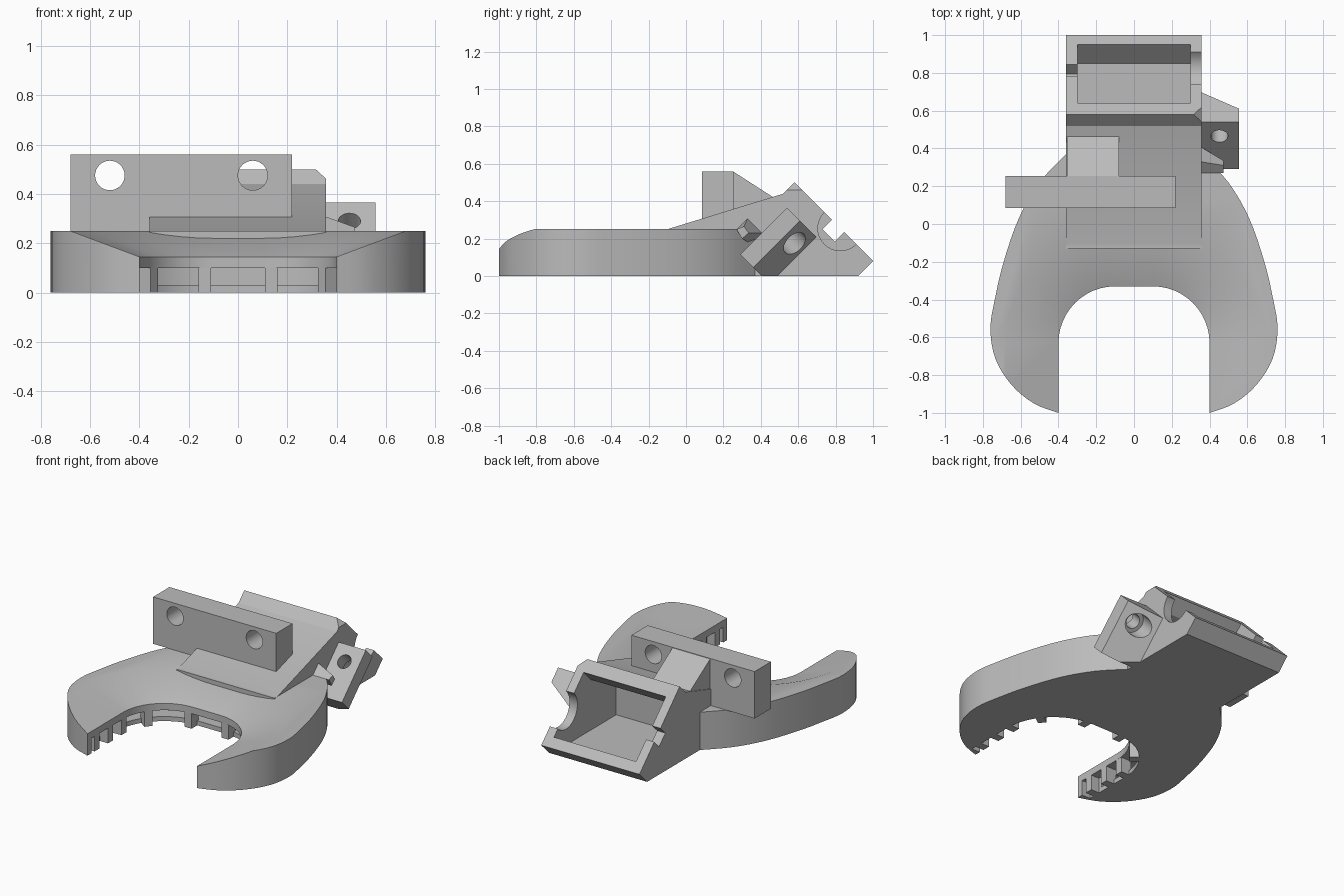
import bpy, bmesh, math
from mathutils import Vector

if "Cube" in bpy.data.objects:
    bpy.data.objects.remove(bpy.data.objects["Cube"], do_unlink=True)

grey = bpy.data.materials.new("plain grey")
grey.use_nodes = True
grey.diffuse_color = (0.5, 0.5, 0.5, 1)
grey.node_tree.nodes["Principled BSDF"].inputs["Base Color"].default_value = (0.5, 0.5, 0.5, 1)


def loft(name, loops):
    """Closed solid through matching loops of 3D points."""
    bm = bmesh.new()
    rings = [[bm.verts.new(p) for p in loop] for loop in loops]
    n = len(rings[0])
    for a, b in zip(rings, rings[1:]):
        for i in range(n):
            j = (i + 1) % n
            bm.faces.new((a[i], a[j], b[j], b[i]))
    bm.faces.new(rings[0])
    bm.faces.new(rings[-1])
    bmesh.ops.recalc_face_normals(bm, faces=bm.faces)
    mesh = bpy.data.meshes.new(name)
    bm.to_mesh(mesh)
    bm.free()
    mesh.materials.append(grey)
    obj = bpy.data.objects.new(name, mesh)
    bpy.context.scene.collection.objects.link(obj)
    return obj


def side_prism(name, x0, x1, profile):
    return loft(name, [[(x, y, z) for y, z in profile] for x in (x0, x1)])


def box(name, x0, x1, y0, y1, z0, z1):
    return side_prism(name, x0, x1, [(y0, z0), (y1, z0), (y1, z1), (y0, z1)])


def rod(name, start, end, radius, sides=32):
    start, end = Vector(start), Vector(end)
    turn = (end - start).to_track_quat('Z', 'Y')
    ring = [turn @ Vector((radius * math.cos(a), radius * math.sin(a), 0))
            for a in (math.tau * i / sides for i in range(sides))]
    return loft(name, [[p + v for v in ring] for p in (start, end)])


def cut(obj, *cutters):
    """Subtract the cutters and bake the result."""
    for c in cutters:
        m = obj.modifiers.new("cut", 'BOOLEAN')
        m.operation, m.solver, m.object = 'DIFFERENCE', 'EXACT', c
    bpy.context.view_layer.update()
    deps = bpy.context.evaluated_depsgraph_get()
    mesh = bpy.data.meshes.new_from_object(obj.evaluated_get(deps))
    obj.modifiers.clear()
    obj.data = mesh


def discard(*objs):
    for o in objs:
        bpy.data.objects.remove(o, do_unlink=True)


def mouth(offset, y_end, z, steps=12):
    """Outline of the round-cornered opening, grown by offset."""
    pts = [(-0.4 - offset, y_end, z)]
    for side, first in ((-1, 180), (1, 90)):
        for i in range(steps + 1):
            a = math.radians(first - 90 * i / steps)
            r = 0.3 + offset
            pts.append((side * 0.1 + r * math.cos(a), -0.63 + r * math.sin(a), z))
    return pts + [(0.4 + offset, y_end, z)]


def smooth_path(pts, steps=4):
    out = []
    ext = [pts[0]] + pts + [pts[-1]]
    for a, b, c, d in zip(ext, ext[1:], ext[2:], ext[3:]):
        a, b, c, d = map(Vector, (a, b, c, d))
        for i in range(steps):
            t = i / steps
            out.append(0.5 * (2 * b + (c - a) * t + (2 * a - 5 * b + 4 * c - d) * t * t
                              + (3 * b - a - 3 * c + d) * t ** 3))
    return out + [Vector(pts[-1])]


# Horseshoe duct body
half = smooth_path([(0.4, -1), (0.53, -0.95), (0.65, -0.85), (0.735, -0.71), (0.76, -0.55),
                    (0.735, -0.39), (0.69, -0.2), (0.61, 0.03), (0.5, 0.22), (0.36, 0.37)])
outline = [(p.x, p.y) for p in half] + [(-p.x, p.y) for p in reversed(half)]
duct = loft("horseshoe_duct", [[(x, y, z) for x, y in outline] for z in (0, 0.25)])

dish = loft("dish_cutter", [mouth(0, -1.5, -0.1), mouth(0, -1.5, 0.145), mouth(0.6, -1.5, 0.37)])
channel = loft("channel_cutter", [mouth(0.15, -0.85, 0.03), mouth(0.15, -0.85, 0.1)])
recess = loft("recess_cutter", [mouth(0.06, -0.96, -0.1), mouth(0.06, -0.96, 0.1)])
socket = side_prism("socket_cutter", -0.3, 0.3, [
    (1.05, 0.23), (0.85, 0.03), (0.3, 0.03), (0.3, 0.3), (0.56, 0.36), (0.74, 0.54)])
cut(duct, dish, channel, recess, socket)

# Nozzle teeth around the opening
arc = math.radians(37)
teeth = [(0.135, -0.33, math.pi / 2),
         (0.1 + 0.3 * math.cos(arc), -0.63 + 0.3 * math.sin(arc), arc),
         (0.4, -0.62, 0), (0.4, -0.76, 0), (0.4, -0.9, 0)]
for side, label in ((1, "left"), (-1, "right")):
    for k, (x, y, a) in enumerate(teeth):
        out = Vector((math.cos(a), math.sin(a)))
        across = Vector((-out.y, out.x)) * 0.026
        base = Vector((x, y))
        foot = [base - across, base + across, base + across + out * 0.075, base - across + out * 0.075]
        loft(f"{label}_nozzle_tooth_{k + 1}",
             [[(side * p.x, p.y, z) for p in foot] for z in (0, 0.12)])

# Sloping neck with the angled socket
neck = side_prism("neck_and_socket", -0.36, 0.358, [
    (-0.13, 0.02), (-0.13, 0.25), (-0.1, 0.25), (0.52, 0.44), (0.58, 0.5),
    (1.0, 0.08), (0.92, 0), (0.2, 0), (0.2, 0.02)])
round_notch = rod("round_notch_cutter", (0.25, 0.825, 0.255), (0.45, 0.825, 0.255), 0.12)
square_notch = side_prism("square_notch_cutter", -0.45, -0.25, [
    (0.83, 0.35), (0.895, 0.285), (0.795, 0.185), (0.73, 0.25)])
chamfer = loft("chamfer_cutter", [[(0.31, y, 0.505), (0.37, y, 0.45), (0.37, y, 0.55)]
                                  for y in (0.4, 0.75)])
cut(neck, socket, round_notch, square_notch, chamfer)

# Mounting bar with two bolt holes and its brace
bar = box("mounting_bar", -0.68, 0.22, 0.085, 0.255, 0.25, 0.56)
holes = [rod("bolt_hole_cutter", (x, 0, 0.475), (x, 0.4, 0.475), 0.06) for x in (-0.52, 0.06)]
cut(bar, *holes)
side_prism("bar_brace", -0.355, -0.08, [(0.25, 0.56), (0.465, 0.422), (0.465, 0.4), (0.25, 0.33)])

# Angled side lug with a counterbored hole
lug = loft("side_lug", [
    [(0.35, y, z) for y, z in ((0.54, 0.365), (0.70, 0.205), (0.45, -0.045), (0.29, 0.115))],
    [(0.557, y, z) for y, z in ((0.54, 0.365), (0.61, 0.295), (0.36, 0.045), (0.29, 0.115))]])
axis = Vector((0, 1, -1)).normalized()
mid = Vector((0.452, 0.465, 0.29))
bore = rod("bore_cutter", mid - axis * 0.1, mid + axis * 0.4, 0.045)
counterbore = rod("counterbore_cutter", mid + axis * 0.09, mid + axis * 0.4, 0.07)
below = box("ground_cutter", 0, 1, 0, 1, -0.5, 0)
cut(lug, bore, counterbore, below)

# Small wedge between the lug and the neck
loft("lug_wedge", [
    [(0.35, y, z) for y, z in ((0.27, 0.25), (0.33, 0.31), (0.41, 0.23), (0.35, 0.17))],
    [(0.475, y, z) for y, z in ((0.27, 0.25), (0.31, 0.265), (0.335, 0.23), (0.3, 0.2))]])

discard(dish, channel, recess, socket, round_notch, square_notch, chamfer,
        bore, counterbore, below, *holes)

# Smooth the curved parts, keep edges sharp
bpy.ops.object.select_all(action='DESELECT')
for o in (duct, neck, bar, lug):
    o.select_set(True)
bpy.context.view_layer.objects.active = duct
bpy.ops.object.shade_smooth_by_angle(angle=math.radians(25))
